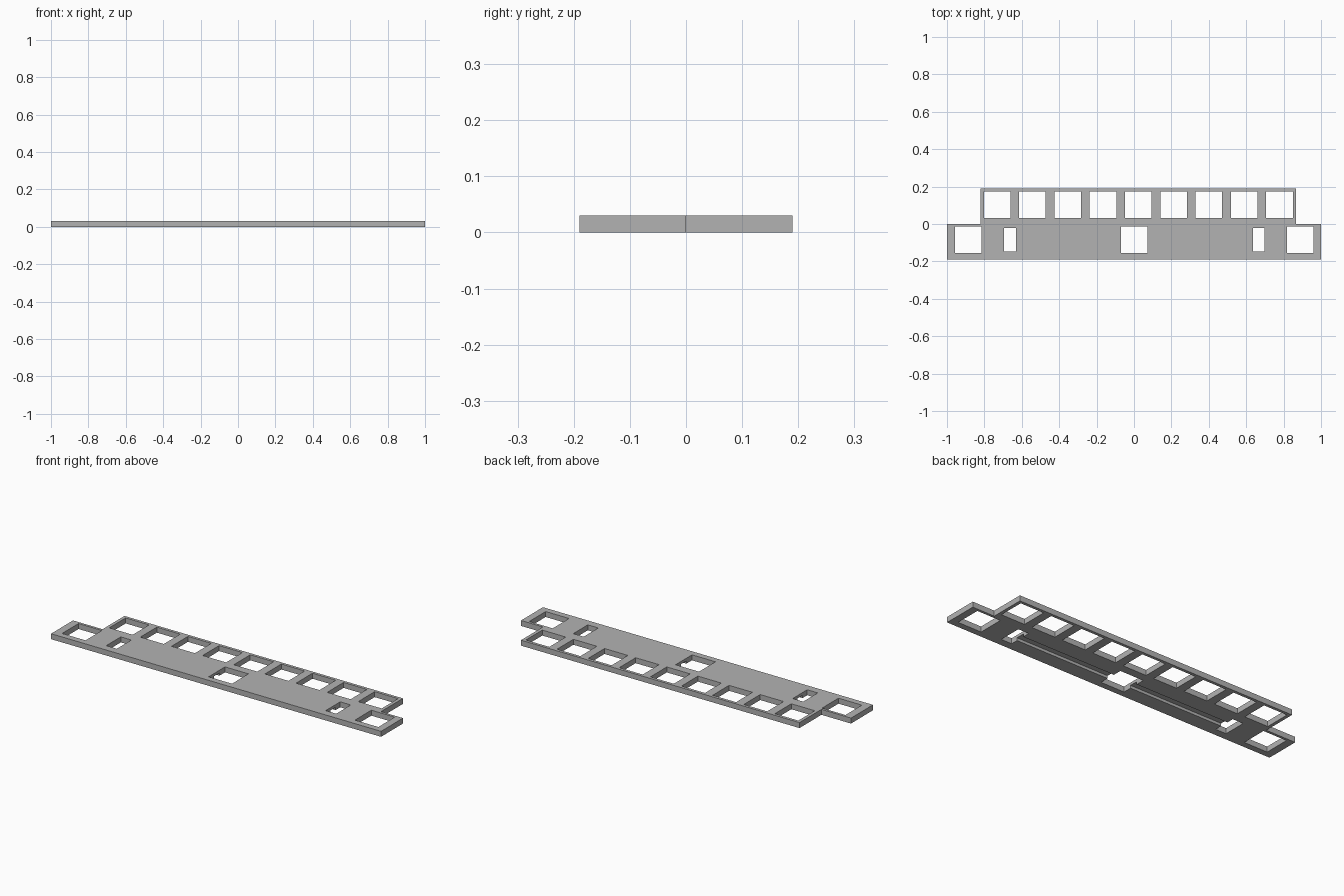
import bpy
import bmesh

if "Cube" in bpy.data.objects:
    bpy.data.objects.remove(bpy.data.objects["Cube"], do_unlink=True)

THICK = 0.03
PITCH = 0.1887       # spacing of the back row openings
KEY = 0.142          # side of a square opening
ROW_X = 0.023        # centre of the back row
FRONT_Y = -0.085     # centre line of the front row


def add_object(name, bm):
    bmesh.ops.recalc_face_normals(bm, faces=bm.faces)
    mesh = bpy.data.meshes.new(name)
    bm.to_mesh(mesh)
    bm.free()
    obj = bpy.data.objects.new(name, mesh)
    bpy.context.collection.objects.link(obj)
    return obj


def add_box(bm, x, y, z, sx, sy, sz):
    verts = bmesh.ops.create_cube(bm, size=1)["verts"]
    bmesh.ops.scale(bm, vec=(sx, sy, sz), verts=verts)
    bmesh.ops.translate(bm, vec=(x, y, z), verts=verts)


def cut(target, cutter):
    cutter.hide_render = True
    mod = target.modifiers.new(cutter.name, "BOOLEAN")
    mod.operation = "DIFFERENCE"
    mod.solver = "EXACT"
    mod.object = cutter


# Stepped plate outline, extruded
outline = [(-1, -0.19), (1, -0.19), (1, 0), (0.867, 0),
           (0.867, 0.19), (-0.821, 0.19), (-0.821, 0), (-1, 0)]
bm = bmesh.new()
base = bm.faces.new([bm.verts.new((x, y, 0)) for x, y in outline])
top = bmesh.ops.extrude_face_region(bm, geom=[base], use_keep_orig=True)["geom"]
bmesh.ops.translate(bm, vec=(0, 0, THICK),
                    verts=[v for v in top if isinstance(v, bmesh.types.BMVert)])
plate = add_object("mounting_plate", bm)

# Through openings: back row, front squares and narrow slots
bm = bmesh.new()
for i in range(-4, 5):
    add_box(bm, ROW_X + i * PITCH, 0.103, THICK / 2, KEY, KEY, 0.1)
for x in (-0.886, 0.002, 0.889):
    add_box(bm, x, FRONT_Y, THICK / 2, KEY, KEY, 0.1)
for side in (-1, 1):
    add_box(bm, 0.002 + side * 0.665, FRONT_Y, THICK / 2, 0.064, 0.126, 0.1)
openings = add_object("openings_cutter", bm)

# Channel under the plate joining the slots and the middle opening
bm = bmesh.new()
add_box(bm, 0.002, FRONT_Y, 0, 1.32, 0.046, THICK)
channel = add_object("channel_cutter", bm)

cut(plate, openings)
cut(plate, channel)

# Bake the cuts and drop the cutters
bpy.context.view_layer.update()
depsgraph = bpy.context.evaluated_depsgraph_get()
result = bpy.data.meshes.new_from_object(plate.evaluated_get(depsgraph))
plate.modifiers.clear()
plate.data = result
for cutter in (openings, channel):
    bpy.data.objects.remove(cutter, do_unlink=True)

# Plain grey finish
grey = bpy.data.materials.new("plain_grey")
grey.use_nodes = True
colour = (0.45, 0.45, 0.45, 1)
grey.diffuse_color = colour
grey.node_tree.nodes["Principled BSDF"].inputs["Base Color"].default_value = colour
plate.data.materials.clear()
plate.data.materials.append(grey)
